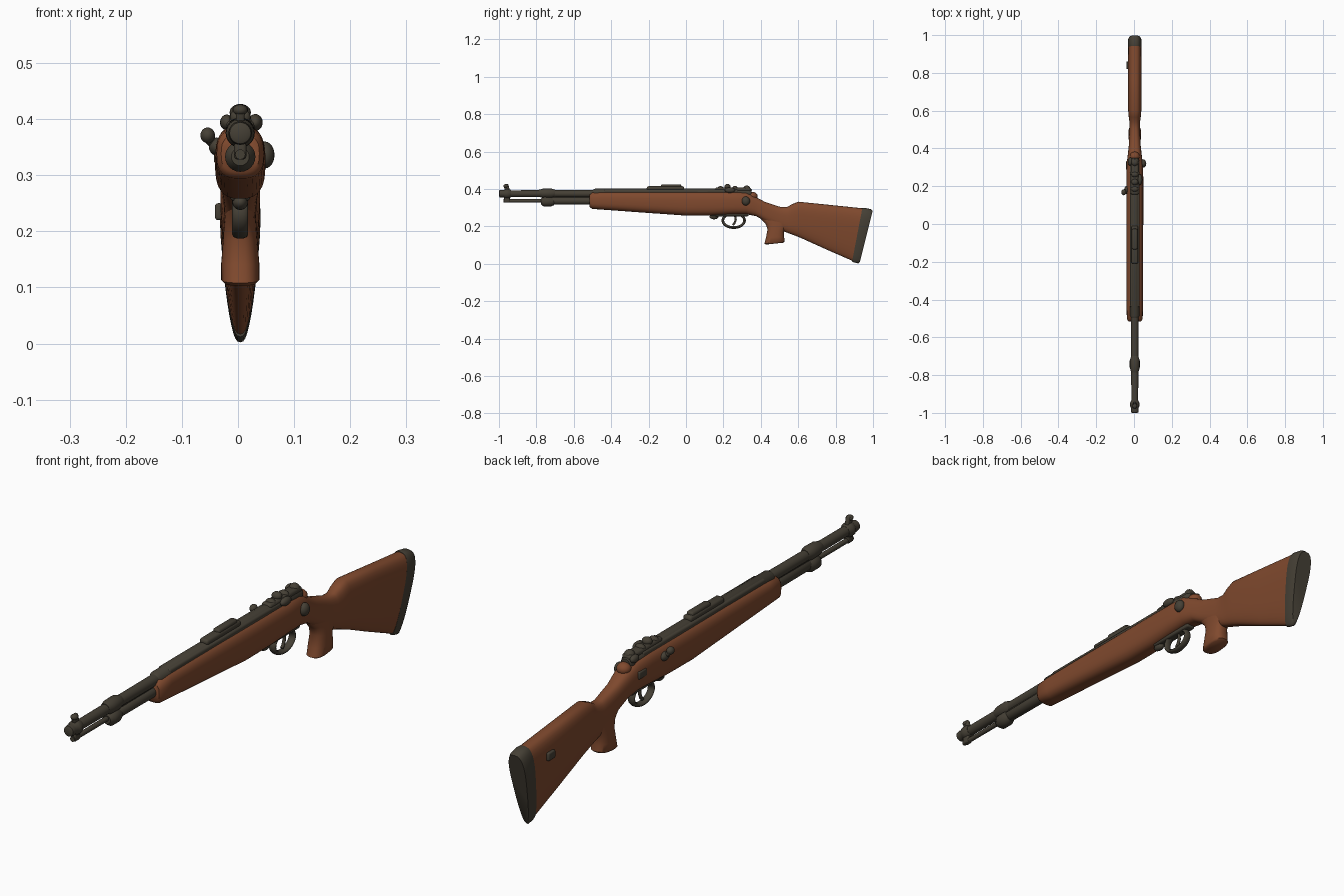
import bpy, bmesh, math
from mathutils import Matrix, Vector

if "Cube" in bpy.data.objects:
    bpy.data.objects.remove(bpy.data.objects["Cube"])

CX = 0.004  # the body sits slightly off centre because of the side knobs


def material(name, rgb):
    m = bpy.data.materials.new(name)
    m.diffuse_color = (*rgb, 1)
    m.use_nodes = True
    m.node_tree.nodes["Principled BSDF"].inputs["Base Color"].default_value = m.diffuse_color
    return m


WOOD = material("brown wood", (0.215, 0.067, 0.027))
METAL = material("dark metal", (0.060, 0.051, 0.036))


def finish(bm, name, mat, angle=40):
    bmesh.ops.recalc_face_normals(bm, faces=bm.faces)
    me = bpy.data.meshes.new(name)
    bm.to_mesh(me)
    bm.free()
    me.materials.append(mat)
    ob = bpy.data.objects.new(name, me)
    bpy.context.collection.objects.link(ob)
    bpy.ops.object.select_all(action='DESELECT')
    ob.select_set(True)
    bpy.context.view_layer.objects.active = ob
    bpy.ops.object.shade_smooth_by_angle(angle=math.radians(angle))
    return ob


def loft(name, mat, sections, e=1.0, n=32, x=CX):
    """Section: (y_top, z_top, y_bottom, z_bottom, half_width, bottom_taper)."""
    bm = bmesh.new()
    rings = []
    for yt, zt, yb, zb, hw, taper in sections:
        ring = []
        for i in range(n):
            a = 2 * math.pi * i / n
            c, s = math.cos(a), math.sin(a)
            t = 0.5 + 0.5 * math.copysign(abs(s) ** e, s)
            w = hw * math.copysign(abs(c) ** e, c) * (1 - taper * (1 - t))
            ring.append(bm.verts.new((x + w, yb + (yt - yb) * t, zb + (zt - zb) * t)))
        rings.append(ring)
    for r0, r1 in zip(rings, rings[1:]):
        for i in range(n):
            j = (i + 1) % n
            bm.faces.new((r0[i], r0[j], r1[j], r1[i]))
    bm.faces.new(rings[0])
    bm.faces.new(rings[-1])
    return finish(bm, name, mat, 50)


def tube(name, z, profile, x=CX):
    """Round part along y from (y, radius) pairs."""
    return loft(name, METAL, [(y, z + r, y, z - r, r, 0) for y, r in profile], x=x, n=24)


def block(name, loc, size, bevel=0.006, mat=METAL, tilt=0):
    bm = bmesh.new()
    bmesh.ops.create_cube(bm, size=1)
    bmesh.ops.scale(bm, vec=size, verts=bm.verts)
    bmesh.ops.bevel(bm, geom=bm.edges[:], offset=bevel, segments=3, profile=0.5, affect='EDGES')
    bmesh.ops.transform(bm, matrix=Matrix.Translation(loc) @ Matrix.Rotation(tilt, 4, 'X'), verts=bm.verts)
    return finish(bm, name, mat)


def ball(name, loc, size, mat=METAL):
    bm = bmesh.new()
    bmesh.ops.create_uvsphere(bm, u_segments=20, v_segments=12, radius=1)
    bmesh.ops.transform(bm, matrix=Matrix.Translation(loc) @ Matrix.Diagonal((*size, 1)), verts=bm.verts)
    return finish(bm, name, mat, 60)


def wire(name, points, r, width=1.0, cyclic=False):
    """Smooth rod through points."""
    cu = bpy.data.curves.new(name, 'CURVE')
    cu.dimensions = '3D'
    cu.bevel_depth = r
    cu.bevel_resolution = 3
    cu.use_fill_caps = True
    sp = cu.splines.new('POLY')
    sp.points.add(len(points) - 1)
    for p, co in zip(sp.points, points):
        p.co = (co[0] / width, co[1], co[2], 1)
    sp.use_cyclic_u = cyclic
    ob = bpy.data.objects.new(name, cu)
    ob.scale.x = width
    cu.materials.append(METAL)
    bpy.context.collection.objects.link(ob)
    return ob


# wooden stock: fore-end, wrist and butt in one loft
fore = [(-.515, .372, .305, .034), (-.503, .382, .294, .042), (-.45, .386, .29, .043),
        (-.2, .388, .272, .044), (0, .388, .258, .045), (.14, .388, .259, .045),
        (.25, .387, .265, .045), (.32, .385, .266, .043)]
rear = [(.355, .368, .375, .255, .037, 0), (.42, .332, .42, .23, .031, 0),
        (.505, .304, .51, .178, .028, 0), (.54, .303, .55, .163, .030, .1),
        (.565, .318, .58, .152, .035, .2), (.60, .332, .62, .136, .040, .3),
        (.77, .315, .75, .077, .042, .45), (.945, .297, .89, .016, .044, .6)]
loft("stock", WOOD, [(y, zt, y, zb, w, 0) for y, zt, zb, w in fore] + rear, e=.72)

# pistol grip
loft("pistol_grip", WOOD,
     [(.520, .113, .428, .103, .028, 0), (.528, .120, .419, .108, .034, 0),
      (.524, .145, .428, .140, .034, 0), (.525, .175, .436, .185, .031, 0),
      (.545, .21, .425, .215, .029, 0), (.56, .24, .39, .25, .026, 0)], e=.8)

# butt pad
loft("butt_pad", METAL,
     [(.943, .299, .888, .012, .044, .6), (.952, .300, .896, .008, .045, .6),
      (.987, .293, .922, .002, .045, .6), (.998, .284, .930, .010, .040, .6)], e=.72)

# barrel, muzzle and the rod below it
tube("barrel", .375, [(-.99, .018), (-.5, .020), (.30, .022)])
tube("muzzle_cap", .375, [(-1, .013), (-.997, .019), (-.985, .021), (-.975, .019),
                          (-.965, .025), (-.95, .026), (-.935, .019)])
tube("under_rod", .337, [(-.975, .009), (-.72, .009)])
tube("under_tube", .337, [(-.775, .012), (-.765, .020), (-.50, .021)])
tube("barrel_band_upper", .377, [(-.785, .019), (-.765, .025), (-.72, .026), (-.70, .019)])
tube("barrel_band_lower", .333, [(-.775, .016), (-.76, .027), (-.725, .027), (-.705, .019)])
block("barrel_rib", (CX, -.62, .356), (.02, .22, .02))
block("rod_holder", (CX, -.957, .348), (.022, .03, .04))

# front sight
block("front_sight_post", (CX, -.958, .405), (.016, .026, .04), .005, tilt=.25)
ball("front_sight_tip", (CX, -.963, .416), (.013, .014, .010))

# metal top guard over the wood and receiver
tube("top_guard", .376, [(-.50, .018), (-.485, .026), (.10, .027), (.335, .026), (.35, .018)])
block("guard_shoulder", (CX, -.08, .386), (.05, .72, .022), .008)

# rear sight
block("rear_sight_base", (CX, -.11, .404), (.036, .20, .022), .009)
block("rear_sight_leaf", (CX, -.08, .415), (.028, .11, .020), .008)

# receiver top details
block("bolt_body", (CX, .25, .395), (.04, .19, .026), .010)
for i, (y, z, r) in enumerate([(.185, .402, .014), (.222, .412, .015), (.262, .404, .013), (.325, .402, .017)]):
    ball(f"receiver_bump_{i + 1}", (CX, y, z), (.019, r * 1.1, r))
ball("receiver_side_lug_right", (.031, .235, .394), (.013, .028, .015))
ball("receiver_side_lug_left", (-.020, .33, .394), (.012, .022, .014))
ball("wood_tang", (CX, .357, .362), (.026, .026, .022), WOOD)

# bolt handle and side knobs
wire("bolt_handle", [(-.015, .19, .365), (-.040, .18, .352), (-.056, .17, .370)], .010)
ball("bolt_knob", (-.054, .168, .371), (.013, .016, .014))
ball("bolt_root", (-.038, .18, .351), (.014, .022, .016))
ball("side_knob", (.048, .32, .336), (.017, .022, .024))
block("left_side_plate", (-.037, .31, .335), (.012, .045, .028), .005)
block("butt_side_loop", (-.034, .84, .235), (.014, .04, .03), .005)

# trigger guard, trigger and front lug
wire("trigger_guard", [(CX, .255 + .058 * math.cos(a), .232 + .038 * math.sin(a))
                       for a in (math.pi * k / 20 for k in range(40))], .0075, 1.9, True)
wire("trigger", [(CX, .262, .262), (CX, .266, .235), (CX, .258, .215), (CX, .250, .207)], .006)
block("guard_plate", (CX, .235, .262), (.036, .20, .016), .007)
ball("front_lug", (CX, .15, .252), (.014, .024, .014))
